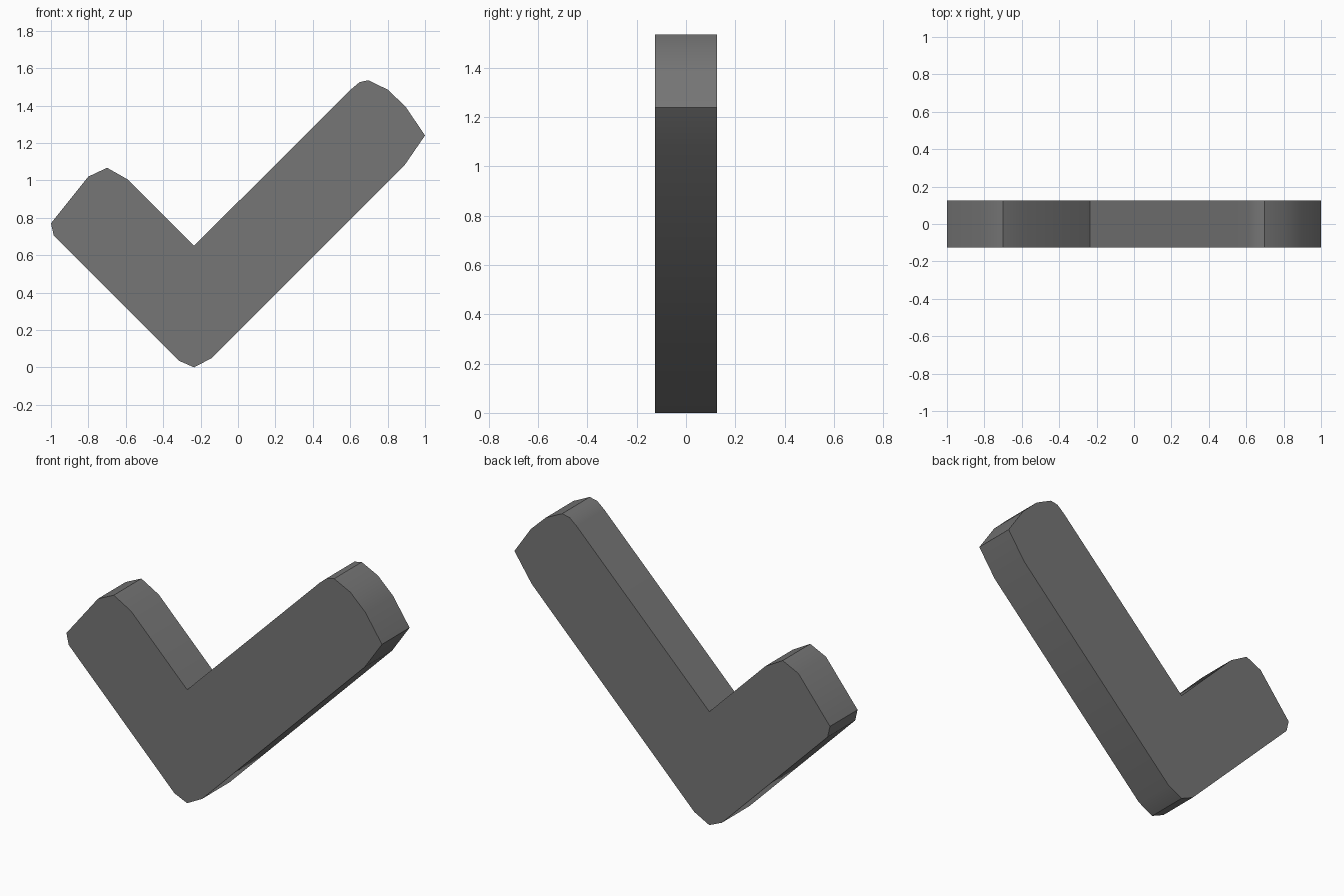
import bpy, bmesh, math

if "Cube" in bpy.data.objects:
    bpy.data.objects.remove(bpy.data.objects["Cube"])

# Outline of the tick in the front view (x, z), counter-clockwise from the bottom tip
OUTLINE = [
    (-0.235, 0.0), (-0.14, 0.05),                                # bottom tip
    (0.89, 1.08), (1.0, 1.24), (0.895, 1.395), (0.80, 1.485),    # long arm end
    (0.697, 1.535), (0.65, 1.525), (0.605, 1.487),
    (-0.235, 0.65),                                              # inner corner
    (-0.59, 1.005), (-0.70, 1.067), (-0.80, 1.02),               # short arm end
    (-1.0, 0.77), (-0.985, 0.705), (-0.315, 0.035),
]
HALF_DEPTH = 0.125

grey = bpy.data.materials.new("dark grey")
grey.diffuse_color = (0.18, 0.18, 0.18, 1.0)
grey.use_nodes = True
grey.node_tree.nodes["Principled BSDF"].inputs["Base Color"].default_value = grey.diffuse_color

# Check mark: the outline extruded front to back
bm = bmesh.new()
front = bm.faces.new([bm.verts.new((x, -HALF_DEPTH, z)) for x, z in OUTLINE])
extruded = bmesh.ops.extrude_face_region(bm, geom=[front], use_keep_orig=True)
back = [v for v in extruded["geom"] if isinstance(v, bmesh.types.BMVert)]
bmesh.ops.translate(bm, verts=back, vec=(0, 2 * HALF_DEPTH, 0))
bmesh.ops.recalc_face_normals(bm, faces=bm.faces)
mesh = bpy.data.meshes.new("check_mark")
bm.to_mesh(mesh)
bm.free()
mesh.materials.append(grey)
check_mark = bpy.data.objects.new("check_mark", mesh)
bpy.context.collection.objects.link(check_mark)

# Soft rounded ends, crisp corners
bpy.context.view_layer.objects.active = check_mark
check_mark.select_set(True)
bpy.ops.object.shade_smooth_by_angle(angle=math.radians(30))
